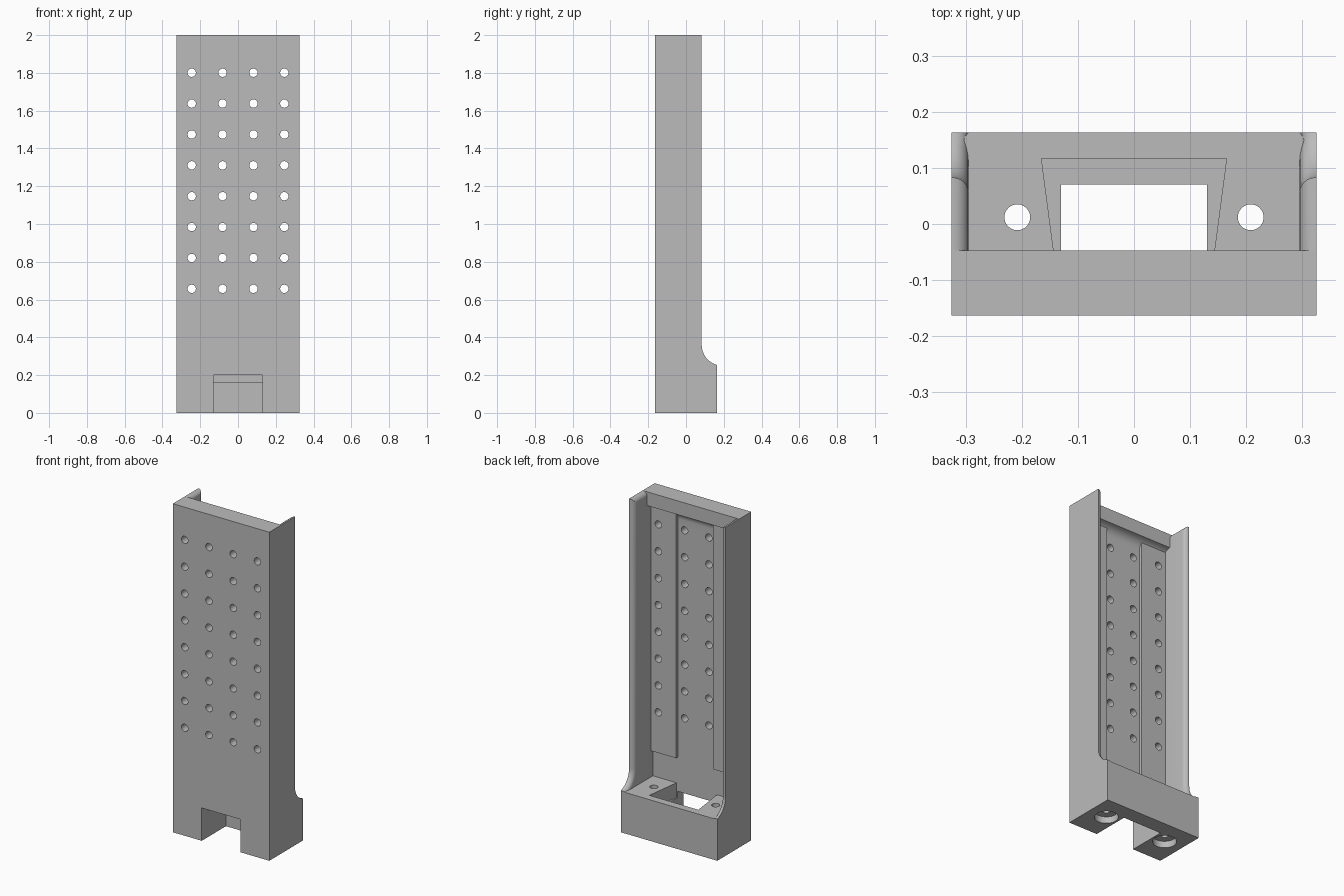
import bpy, bmesh, math
from mathutils import Matrix, Vector

cube = bpy.data.objects.get("Cube")
if cube:
    bpy.data.objects.remove(cube, do_unlink=True)

grey = bpy.data.materials.new("plain grey")
grey.use_nodes = True
COLOUR = (0.5, 0.5, 0.5, 1)
grey.diffuse_color = COLOUR
grey.node_tree.nodes["Principled BSDF"].inputs["Base Color"].default_value = COLOUR

HALF_W, WALL = 0.325, 0.03
FRONT, PLATE, LIP, RIM, BACK = -0.163, -0.103, -0.047, 0.083, 0.163
SHELF, TOP = 0.25, 2.0


def finish(bm, name):
    bmesh.ops.recalc_face_normals(bm, faces=bm.faces)
    mesh = bpy.data.meshes.new(name)
    bm.to_mesh(mesh)
    bm.free()
    ob = bpy.data.objects.new(name, mesh)
    bpy.context.collection.objects.link(ob)
    mesh.materials.append(grey)
    return ob


def extrude(bm, points, shift):
    """Turn a closed outline into a solid moved along shift."""
    face = bm.faces.new([bm.verts.new(p) for p in points])
    out = bmesh.ops.extrude_face_region(bm, geom=[face])
    bmesh.ops.translate(bm, vec=shift,
                        verts=[v for v in out["geom"] if isinstance(v, bmesh.types.BMVert)])


def solid(name, points, shift):
    bm = bmesh.new()
    extrude(bm, points, Vector(shift))
    return finish(bm, name)


def box(name, x0, x1, y0, y1, z0, z1):
    return solid(name, [(x0, y0, z0), (x1, y0, z0), (x1, y1, z0), (x0, y1, z0)], (0, 0, z1 - z0))


def cylinders(name, centres, radius, depth, turn=Matrix()):
    bm = bmesh.new()
    for c in centres:
        bmesh.ops.create_cone(bm, cap_ends=True, segments=32, radius1=radius, radius2=radius,
                              depth=depth, matrix=Matrix.Translation(c) @ turn)
    return finish(bm, name)


def select(ob):
    bpy.ops.object.select_all(action="DESELECT")
    ob.select_set(True)
    bpy.context.view_layer.objects.active = ob


def cut(ob, cutter):
    select(ob)
    mod = ob.modifiers.new("cut", "BOOLEAN")
    mod.operation, mod.solver, mod.object = "DIFFERENCE", "EXACT", cutter
    bpy.ops.object.modifier_apply(modifier=mod.name)


def arc(cy, cz, r, a0, a1, n=12):
    angles = [math.radians(a0 + (a1 - a0) * i / n) for i in range(n + 1)]
    return [(cy + r * math.cos(a), cz + r * math.sin(a)) for a in angles]


# Front plate with a thick top lip, coved underneath
r = LIP - PLATE
profile = [(FRONT, SHELF), (FRONT, TOP), (LIP, TOP)] + arc(LIP, 1.86, r, 90, 180) + [(PLATE, SHELF)]
plate = solid("front_plate", [(-HALF_W, y, z) for y, z in profile], (2 * HALF_W, 0, 0))

# Raised strips along both sides of the plate
inner = HALF_W - WALL
pads = [box(name, x, x + inner - 0.125, PLATE - 0.01, PLATE + 0.02, 0.41, 1.9)
        for name, x in (("left_strip", 0.125), ("right_strip", -inner))]

# Base block with shelf
base = box("base", -HALF_W, HALF_W, FRONT, BACK, 0, SHELF)

# Side walls with a scooped foot and a rounded inner rim
walls = []
scoop_r = 0.11
cy, cz = RIM + scoop_r, 0.36
end = 180 + math.degrees(math.acos((cy - BACK) / scoop_r))
outline = [(PLATE, SHELF), (PLATE, TOP), (RIM, TOP)] + arc(cy, cz, scoop_r, 180, end) + [(BACK, SHELF)]
for name, side in (("left_wall", 1), ("right_wall", -1)):
    bm = bmesh.new()
    extrude(bm, [(side * inner, y, z) for y, z in outline], Vector((side * WALL, 0, 0)))
    rim = [e for e in bm.edges
           if all(abs(v.co.x) < inner + 0.001 for v in e.verts)
           and all(v.co.z > SHELF + 0.002 for v in e.verts)
           and not all(v.co.y < PLATE + 0.001 for v in e.verts)]
    bmesh.ops.bevel(bm, geom=rim, offset=WALL - 0.002, segments=6, profile=0.5,
                    affect="EDGES", clamp_overlap=False)
    walls.append(finish(bm, name))

# Grid of small holes through plate and strips
step = 0.1634
grid = [((i - 1.5) * step, -0.12, 0.657 + j * step) for i in range(4) for j in range(8)]
holes = cylinders("hole_cutter", grid, 0.022, 0.3, Matrix.Rotation(math.pi / 2, 4, "X"))
for ob in [plate] + pads:
    cut(ob, holes)

# Base openings: front notch, tapered pocket, screw holes with counterbores
notch = box("notch_cutter", -0.13, 0.13, -0.3, 0.07, -0.1, 0.2)
pocket = solid("pocket_cutter", [(-0.136, PLATE, 0.16), (0.136, PLATE, 0.16),
                                 (0.165, 0.117, 0.16), (-0.165, 0.117, 0.16)], (0, 0, 0.2))
screws = [(s * 0.208, 0.012, 0) for s in (1, -1)]
screw_holes = cylinders("screw_cutter", screws, 0.023, 0.8)
bores = cylinders("bore_cutter", screws, 0.066, 0.08)
cutters = [notch, pocket, screw_holes, bores]
for c in cutters:
    cut(base, c)

for c in cutters + [holes]:
    bpy.data.objects.remove(c, do_unlink=True)

for ob in [plate, base] + pads + walls:
    select(ob)
    bpy.ops.object.shade_smooth_by_angle(angle=math.radians(30))
